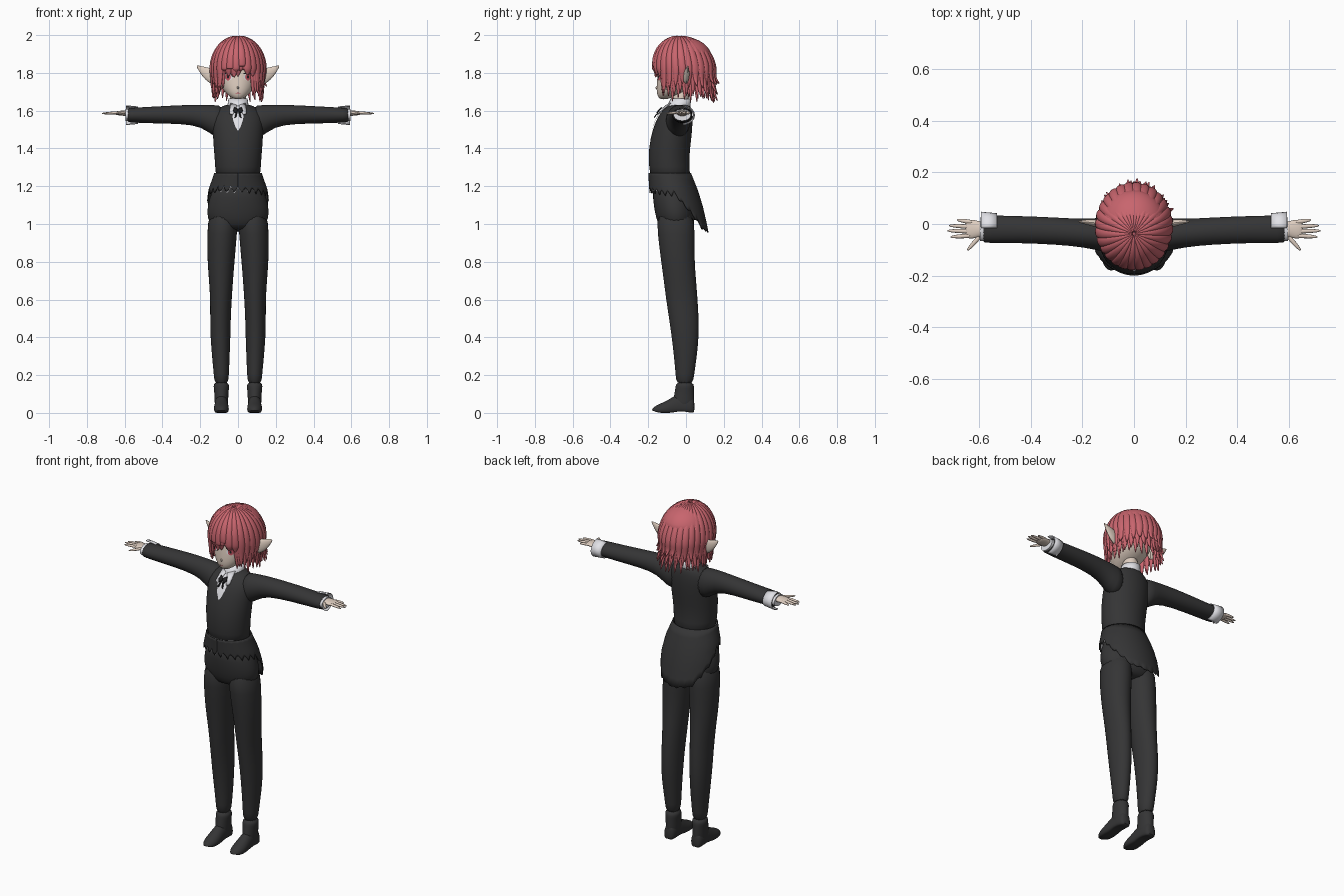
import bpy, math, random
from math import sin, cos, pi
from mathutils import Vector

random.seed(4)
if "Cube" in bpy.data.objects:
    bpy.data.objects.remove(bpy.data.objects["Cube"])


def material(name, rgb):
    m = bpy.data.materials.new(name)
    m.use_nodes = True
    m.diffuse_color = (*rgb, 1)
    m.node_tree.nodes["Principled BSDF"].inputs["Base Color"].default_value = (*rgb, 1)
    return m


SUIT = material("charcoal cloth", (0.035, 0.035, 0.036))
BLACK = material("black", (0.015, 0.015, 0.017))
WHITE = material("white cloth", (0.78, 0.78, 0.82))
SKIN = material("pale skin", (0.74, 0.62, 0.53))
HAIR = material("rose hair", (0.58, 0.13, 0.155))
IRIS = material("pink iris", (0.55, 0.09, 0.12))


def build(name, verts, faces, mat, sub=0, thick=0):
    me = bpy.data.meshes.new(name)
    me.from_pydata([tuple(v) for v in verts], [], faces)
    me.materials.append(mat)
    ob = bpy.data.objects.new(name, me)
    bpy.context.collection.objects.link(ob)
    bpy.ops.object.select_all(action='DESELECT')
    ob.select_set(True)
    bpy.context.view_layer.objects.active = ob
    bpy.ops.object.mode_set(mode='EDIT')
    bpy.ops.mesh.select_all(action='SELECT')
    bpy.ops.mesh.normals_make_consistent(inside=False)
    bpy.ops.object.mode_set(mode='OBJECT')
    bpy.ops.object.shade_smooth_by_angle(angle=math.radians(60))
    if thick:
        mod = ob.modifiers.new("thickness", 'SOLIDIFY')
        mod.thickness, mod.offset = thick, 0
    if sub:
        ob.modifiers.new("smooth", 'SUBSURF').levels = sub
        ob.modifiers["smooth"].render_levels = sub
    return ob


def skin(name, groups, mat, sub=1, closed=True, caps=True, thick=0):
    """Bridge each group of rings into a surface; all groups share one object."""
    verts, faces = [], []
    for rings in groups:
        n, base = len(rings[0]), len(verts)
        verts += [p for r in rings for p in r]
        for i in range(len(rings) - 1):
            for j in range(n if closed else n - 1):
                a, b = base + i * n, (j + 1) % n
                faces.append((a + j, a + b, a + n + b, a + n + j))
        if caps and closed:
            faces.append(tuple(range(base, base + n)))
            faces.append(tuple(range(len(verts) - n, len(verts))))
    return build(name, verts, faces, mat, sub, thick)


def oval(c, u, v, n=20):
    c, u, v = Vector(c), Vector(u), Vector(v)
    return [c + u * cos(2 * pi * k / n) + v * sin(2 * pi * k / n) for k in range(n)]


def level(z, cx, rx, yf, yb, n=24):
    return oval((cx, (yf + yb) / 2, z), (rx, 0, 0), (0, (yb - yf) / 2, 0), n)


def at(profile, z):
    """Interpolate (z, rx, front, back) rows."""
    p = sorted(profile)
    for a, b in zip(p, p[1:]):
        if z <= b[0]:
            t = max(0, (z - a[0]) / (b[0] - a[0]))
            return [u + (v - u) * t for u, v in zip(a, b)][1:]
    return p[-1][1:]


def on_front(profile, x, z, off=0.004):
    rx, yf, yb = at(profile, z)
    k = math.sqrt(max(0, 1 - (x / rx) ** 2))
    return (x, (yf + yb) / 2 - k * (yb - yf) / 2 - off, z)


# Jacket body and hips
TORSO = [(1.22, .122, -.19, .035), (1.3, .12, -.196, .015), (1.4, .13, -.2, .022), (1.5, .135, -.178, .035),
         (1.57, .137, -.15, .036), (1.61, .11, -.118, .03), (1.637, .06, -.082, .02)]
skin("jacket_body", [[level(z, 0, *r) for z, *r in TORSO]], SUIT)
HIPS = [(.965, .1, -.12, .02), (1.0, .155, -.15, .045), (1.06, .168, -.166, .05), (1.13, .156, -.176, .045),
        (1.24, .115, -.18, .02)]
skin("trouser_hips", [[level(z, 0, *r) for z, *r in HIPS]], SUIT)

# Ragged tailcoat skirt, long at the back
SKIRT = [(.94, .165, -.17, .12), (1.0, .168, -.175, .108), (1.1, .166, -.184, .085), (1.18, .154, -.192, .06),
         (1.27, .123, -.197, .024)]


def hem(d, k):
    jag = (0.018 if k % 4 == 0 else -0.014 if k % 4 == 2 else 0) * (1 + .5 * sin(k * 1.7))
    if d < .6:
        return .955 + .03 * d + jag * .3
    if d < 1.5:
        return .973 + (d - .6) * .19 + jag * .6
    return 1.155 + .025 * min(1, (d - 1.5)) + jag


def skirt(start, end, count, drop, grow):
    rings = [[] for _ in range(8)]
    for k in range(count + 1):
        a = start + (end - start) * k / count
        low = hem(abs(a), k) - drop
        for i in range(8):
            z = 1.27 + (low - 1.27) * i / 7
            rx, yf, yb = at(SKIRT, z)
            rings[i].append((sin(a) * (rx + grow), (yf + yb) / 2 + cos(a) * ((yb - yf) / 2 + grow), z))
    return rings


skin("tailcoat_skirt", [skirt(-pi, pi, 96, 0, 0)], SUIT, 0, closed=False, thick=.005)
skin("shirt_hem", [skirt(s * pi, s * 2.35, 12, .007, -.005) for s in (-1, 1)], WHITE, 0, closed=False)

# Shirt front, collar and ribbon
V_SHAPE = [(1.495, .003), (1.52, .016), (1.55, .026), (1.58, .031), (1.605, .036), (1.63, .04)]
skin("shirt_front", [[[on_front(TORSO, w * f, z) for f in (-1, -.5, 0, .5, 1)] for z, w in V_SHAPE]],
     WHITE, 0, closed=False)
skin("shirt_collar", [[level(1.605, 0, .06, -.108, .02), level(1.635, 0, .052, -.092, .022),
                       level(1.663, 0, .048, -.078, .025)]], WHITE, 0, caps=False, thick=.005)
for s, side in ((1, "left"), (-1, "right")):
    flap = [(.004, 1.628), (.04, 1.64), (.046, 1.585), (.028, 1.578)]
    build(side + "_collar_flap", [on_front(TORSO, s * x, z, .012) for x, z in flap], [(0, 1, 2, 3)], WHITE, 0, .004)
    bow = [(0, 1.607), (.018, 1.618), (.026, 1.6), (.016, 1.588), (0, 1.598)]
    build(side + "_ribbon_loop", [on_front(TORSO, s * x, z, .02) for x, z in bow], [range(5)], BLACK, 0, .006)
    tail = [(0, 1.602), (.012, 1.59), (.018, 1.562), (.009, 1.567)]
    build(side + "_ribbon_end", [on_front(TORSO, s * x, z, .016) for x, z in tail], [range(4)], BLACK, 0, .004)

# Limbs
ARM = [(.07, 1.54, .09, -.045, .07), (.13, 1.545, .085, -.04, .066), (.19, 1.574, .059, -.036, .055),
       (.3, 1.58, .05, -.027, .053), (.45, 1.577, .045, -.021, .053), (.57, 1.576, .039, -.02, .054),
       (.59, 1.576, .037, -.02, .053)]
LEG = [(1.08, .075, .08, -.16, .045), (.95, .085, .08, -.151, .046), (.8, .09, .072, -.132, .046),
       (.7, .09, .064, -.118, .054), (.6, .09, .057, -.106, .062), (.5, .093, .055, -.09, .068),
       (.4, .093, .053, -.076, .068), (.3, .091, .047, -.064, .058), (.2, .088, .04, -.055, .043),
       (.15, .088, .037, -.052, .038)]
BOOT = [(.165, .088, .036, -.05, .037), (.14, .088, .043, -.056, .043), (.12, .088, .038, -.058, .042),
        (.06, .088, .036, -.07, .044), (.01, .088, .034, -.07, .044)]
SHOE = [(.046, .024, .07), (.03, .035, .1), (-.03, .036, .11), (-.07, .038, .085), (-.11, .042, .06),
        (-.15, .036, .045), (-.172, .02, .03), (-.18, .008, .018)]
FINGERS = [(.635, .008, .685, .016), (.645, -.01, .716, -.006), (.648, -.028, .722, -.026),
           (.645, -.046, .71, -.05), (.606, -.058, .645, -.102)]

for s, side in ((1, "left"), (-1, "right")):
    skin(side + "_sleeve", [[oval((s * x, y, z), (0, ry, 0), (0, 0, rz)) for x, z, rz, y, ry in ARM]], SUIT)
    # White cuff, open toward the front, and the inner shirt end
    folds = []
    for x, g in ((.53, .005), (.56, .008), (.592, .011)):
        folds.append([(s * x, -.02 + (.054 + g) * cos(a), 1.576 + (.039 + g) * sin(a))
                      for a in [-1.5 + .25 * k for k in range(13)]])
    skin(side + "_cuff", [folds], WHITE, 0, closed=False, thick=.005)
    skin(side + "_shirt_end", [[oval((s * x, -.02, 1.577), (0, .046, 0), (0, 0, .031)) for x in (.55, .596)]],
         WHITE, 0)
    # Hand with tapered fingers
    palm = [(.56, .03, .02), (.59, .028, .016), (.615, .037, .014), (.64, .038, .011), (.655, .03, .007)]
    skin(side + "_palm", [[oval((s * x, -.02, 1.587), (0, w, 0), (0, 0, h), 14) for x, w, h in palm]], SKIN)
    tubes = []
    for x0, y0, x1, y1 in FINGERS:
        across = Vector((y0 - y1, s * (x1 - x0), 0)).normalized()
        tubes.append([oval((s * (x0 + (x1 - x0) * t), y0 + (y1 - y0) * t, 1.589 - .004 * t),
                           across * .0095 * w, (0, 0, .008 * w), 8)
                      for t, w in ((-.25, 1), (.2, 1), (.65, .85), (.95, .5), (1, .2))])
    skin(side + "_fingers", tubes, SKIN)
    skin(side + "_trouser_leg", [[level(z, s * x, *r) for z, x, *r in LEG]], SUIT)
    skin(side + "_boot_shaft", [[level(z, s * x, *r) for z, x, *r in BOOT]], SUIT)
    foot = []
    for y, w, h in SHOE:
        ring = oval((s * .088, y, h * .35), (w, 0, 0), (0, 0, h * .65), 16)
        arch = .012 if -.07 < y < 0 or y < -.17 else 0
        foot.append([(p.x, p.y, max(arch, p.z)) for p in ring])
    skin(side + "_shoe", [foot], SUIT)
    # Pointed ear
    ear = [(.10, -.005, 1.775, .04), (.135, .0, 1.78, .042), (.165, .006, 1.795, .034),
           (.195, .008, 1.815, .021), (.22, .01, 1.838, .003)]
    skin(side + "_ear", [[oval((s * x, y, z), (0, h * .4, 0), (-s * h * .2, 0, h), 12) for x, y, z, h in ear]], SKIN)

# Neck and head
HEAD = [(1.66, .015, -.135, -.1), (1.672, .042, -.149, -.07), (1.70, .073, -.157, 0), (1.74, .1, -.156, .06),
        (1.80, .115, -.151, .1), (1.88, .115, -.14, .11), (1.95, .08, -.1, .07)]
skin("neck", [[level(z, 0, .043, -.075, .015) for z in (1.6, 1.65, 1.72)]], SKIN)
skin("head", [[level(z, 0, *r) for z, *r in HEAD]], SKIN)
skin("nose", [[oval((0, y, 1.722), (w, 0, 0), (0, 0, w * 1.4), 8) for y, w in ((-.15, .01), (-.163, .002))]], SKIN)


def spot(name, x, z, w, h, off, mat):
    ring = [on_front(HEAD, x + w * cos(k * pi / 8), z + h * sin(k * pi / 8), off) for k in range(16)]
    build(name, [on_front(HEAD, x, z, off)] + ring, [(0, k + 1, (k + 1) % 16 + 1) for k in range(16)], mat)


for s, side in ((1, "left"), (-1, "right")):
    spot(side + "_eye_white", s * .053, 1.778, .024, .018, .003, WHITE)
    spot(side + "_iris", s * .053, 1.778, .015, .018, .005, IRIS)
    spot(side + "_pupil", s * .053, 1.778, .005, .008, .007, BLACK)
    spot(side + "_lashes", s * .054, 1.797, .026, .004, .006, BLACK)
spot("mouth", 0, 1.693, .013, .0022, .004, IRIS)

# Hair: a cap, then layered tapering locks that radiate from the crown
skin("hair_cap", [[oval((0, -.008, 1.875 + .115 * sin(e)), (.134 * cos(e), 0, 0), (0, .15 * cos(e), 0))
                   for e in (0, .3, .6, .9, 1.2, 1.45)]], HAIR)


def lock(a, scale, end, width, flare):
    """One lock at angle a from the front, following the skull then hanging."""
    rings, steps = [], 12
    out = Vector((sin(a), -cos(a), 0))
    for i in range(steps + 1):
        t = i / steps
        arc = min(1, t / .6)
        phi = arc * pi / 2
        hang = max(0, (t - .6) / .4)
        r = max(.03, sin(phi)) * scale * (1 - .05 * hang + flare * hang ** 3)
        low = min(end, 1.82)
        z = max(low, 1.82 + .17 * cos(phi) * scale - hang * (1.82 - low))
        if end > 1.82:
            z = end + (1.99 - end) * cos(phi)
        crown = -.03 * (1 - arc)
        p = Vector((out.x * .138 * r, -.008 + crown + out.y * .157 * r, z))
        n = (out * sin(phi) + Vector((0, 0, cos(phi)))).normalized()
        across = Vector((cos(a), sin(a), 0))
        w = width * (.12 + .88 * sin(phi)) * (1 - .93 * max(0, (t - .55) / .45) ** 1.6)
        rings.append(oval(p, across * w, n * (.004 + w * .42), 8))
    return rings


locks = []
for layer, (scale, low) in enumerate(((.95, 1.645), (.985, 1.675), (1.02, 1.725))):
    count = 28
    for k in range(count):
        a = 2 * pi * (k + layer / 3) / count
        f = abs((a + pi) % (2 * pi) - pi)
        end = low + random.uniform(-.008, .02)
        if f < .62:
            end = 1.795 + random.uniform(-.02, .035) + (.03 if 0 < sin(a) < .3 else 0)
        elif f < .95:
            end = 1.69 + random.uniform(-.02, .03)
        flare = random.uniform(0, .06) + (random.uniform(.04, .2) if f > 1.9 else 0)
        locks.append(lock(a, scale, end, random.uniform(.021, .025), flare))
skin("hair_locks", locks, HAIR)
